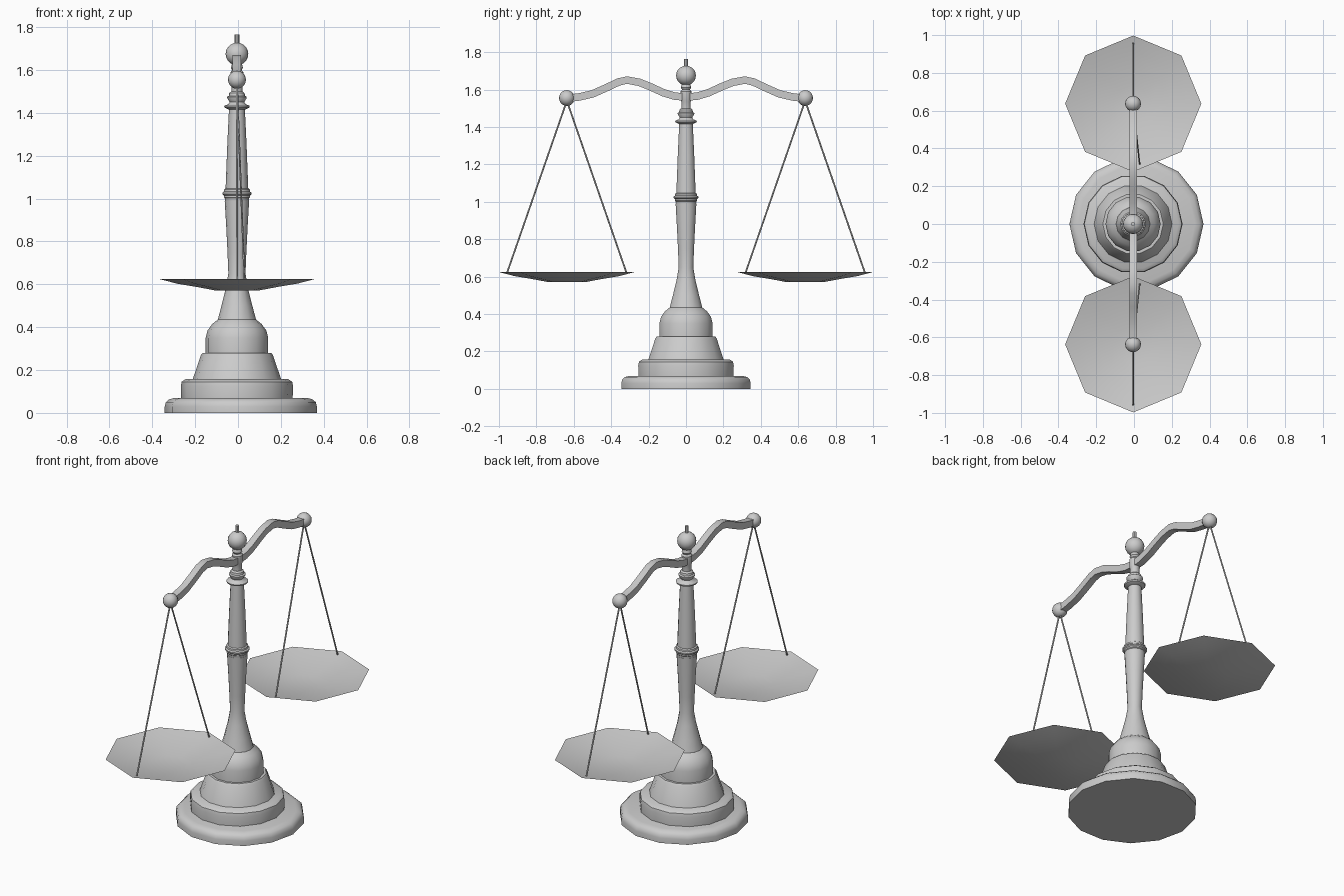
import bpy, bmesh
from math import sin, cos, pi, radians
from mathutils import Vector

if "Cube" in bpy.data.objects:
    bpy.data.objects.remove(bpy.data.objects["Cube"])

CX = -0.005  # post axis


def finish(bm, name, angle=35):
    bmesh.ops.remove_doubles(bm, verts=bm.verts, dist=1e-5)
    me = bpy.data.meshes.new(name)
    bm.to_mesh(me)
    bm.free()
    ob = bpy.data.objects.new(name, me)
    bpy.context.collection.objects.link(ob)
    bpy.ops.object.select_all(action='DESELECT')
    ob.select_set(True)
    bpy.context.view_layer.objects.active = ob
    bpy.ops.object.shade_smooth_by_angle(angle=radians(angle))
    return ob


def lathe(name, profile, sides=14, x=CX, y=0, caps=True):
    """Revolve (radius, z) points, listed bottom to top, around a vertical axis."""
    bm = bmesh.new()
    rings = [[bm.verts.new((x + r * cos(2 * pi * i / sides), y + r * sin(2 * pi * i / sides), z))
              for i in range(sides)] for r, z in profile]
    for a, b in zip(rings, rings[1:]):
        for i in range(sides):
            j = (i + 1) % sides
            bm.faces.new((a[i], a[j], b[j], b[i]))
    bm.faces.new(rings[0][::-1])
    if caps:
        bm.faces.new(rings[-1])
    return finish(bm, name)


def ball(name, r, y, z):
    bm = bmesh.new()
    bmesh.ops.create_uvsphere(bm, u_segments=16, v_segments=10, radius=r)
    bmesh.ops.translate(bm, verts=bm.verts, vec=(CX, y, z))
    return finish(bm, name, 60)


def rod(name, a, b, r):
    a, b = Vector(a), Vector(b)
    bm = bmesh.new()
    bmesh.ops.create_cone(bm, cap_ends=True, segments=6, radius1=r, radius2=r, depth=(b - a).length)
    bmesh.ops.rotate(bm, verts=bm.verts, matrix=(b - a).to_track_quat('Z', 'Y').to_matrix())
    bmesh.ops.translate(bm, verts=bm.verts, vec=(a + b) / 2)
    return finish(bm, name, 70)


# Stepped base
lathe("base_foot", [(.355, 0), (.355, .03), (.35, .05), (.335, .063), (.31, .07)], x=.013)
lathe("base_step", [(.26, .065), (.262, .125), (.258, .145), (.24, .157)])
lathe("base_cone", [(.207, .155), (.168, .27), (.16, .28)])
lathe("base_dome", [(.146, .275), (.146, .35), (.137, .385), (.115, .415), (.09, .435)])

# Turned column
lathe("column_lower", [(.09, .433), (.072, .5), (.052, .58), (.04, .65), (.044, .75),
                       (.05, .87), (.057, .99)])
lathe("column_ring", [(.055, .985), (.057, 1.002), (.061, 1.006), (.061, 1.014), (.068, 1.02),
                      (.068, 1.027), (.061, 1.033), (.06, 1.043), (.052, 1.048)])
lathe("column_upper", [(.053, 1.045), (.045, 1.25), (.037, 1.42)])
lathe("column_collar", [(.037, 1.415), (.058, 1.425), (.06, 1.433), (.04, 1.441), (.034, 1.45),
                        (.045, 1.468), (.046, 1.475), (.038, 1.48), (.036, 1.492), (.027, 1.5)])
lathe("column_neck", [(.026, 1.49), (.026, 1.535), (.03, 1.545), (.03, 1.59), (.022, 1.6),
                      (.028, 1.61), (.022, 1.635)])
ball("top_ball", .053, 0, 1.675)
lathe("finial", [(.011, 1.71), (.011, 1.765)], sides=8)

# Curved square-section beam: half path mirrored in y
half = [(0, 1.56), (.06, 1.565), (.12, 1.583), (.19, 1.615), (.25, 1.639), (.315, 1.651),
        (.36, 1.641), (.43, 1.608), (.5, 1.577), (.57, 1.561), (.635, 1.553)]
path = [(-y, z) for y, z in reversed(half[1:])] + half
bm = bmesh.new()
rings = []
for i, (y, z) in enumerate(path):
    p, q = path[max(i - 1, 0)], path[min(i + 1, len(path) - 1)]
    t = Vector((q[0] - p[0], q[1] - p[1])).normalized()
    n = Vector((-t.y, t.x)) * .02
    rings.append([bm.verts.new((CX + sx * .02, y + s * n.x, z + s * n.y))
                  for sx, s in ((-1, -1), (1, -1), (1, 1), (-1, 1))])
for a, b in zip(rings, rings[1:]):
    for i in range(4):
        j = (i + 1) % 4
        bm.faces.new((a[i], a[j], b[j], b[i]))
bm.faces.new(rings[0])
bm.faces.new(rings[-1][::-1])
bmesh.ops.recalc_face_normals(bm, faces=bm.faces)
finish(bm, "beam")

# End balls, octagonal pans and hanging wires on both sides
for side, s in (("front", -1), ("back", 1)):
    ball(side + "_beam_ball", .042, s * .637, 1.555)
    pan = lathe(side + "_pan", [(.1, .571), (.19, .588), (.28, .603), (.3605, .624)],
                sides=8, x=-.004, y=s * .637, caps=False)
    top = (CX, s * .637, 1.54)
    rod(side + "_outer_wire", top, (CX, s * .957, .62), .0045)
    rod(side + "_inner_wire", top, (.03, s * .318, .62), .0045)
